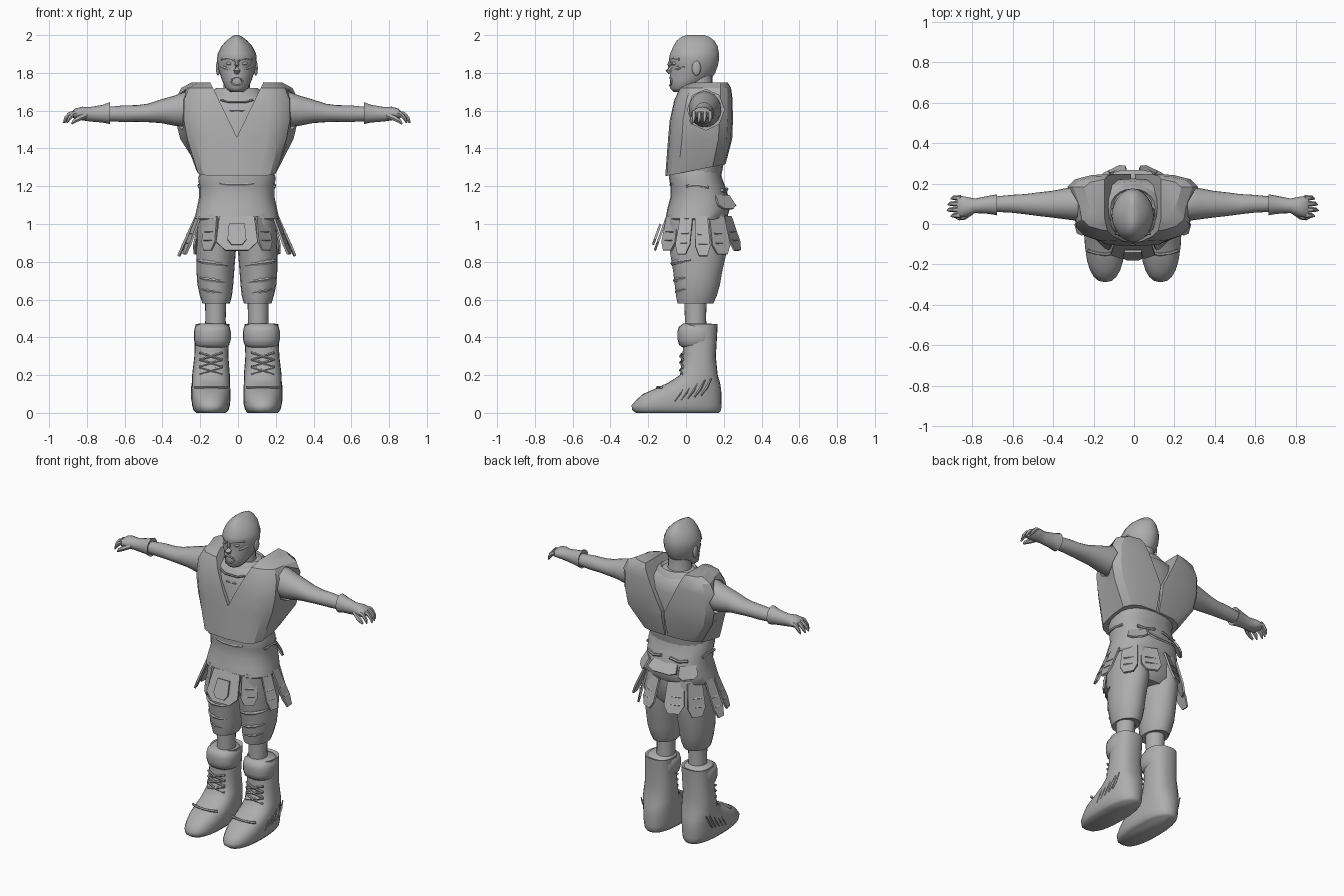
import bpy, bmesh, math
from mathutils import Vector, Matrix

X0 = -0.006  # the figure's centre line
grey = bpy.data.materials.new("plain grey")
grey.diffuse_color = (0.42, 0.42, 0.42, 1)


def finish(bm, name, angle=40):
    bmesh.ops.recalc_face_normals(bm, faces=bm.faces)
    me = bpy.data.meshes.new(name)
    bm.to_mesh(me)
    bm.free()
    me.materials.append(grey)
    ob = bpy.data.objects.new(name, me)
    bpy.context.collection.objects.link(ob)
    smooth(ob, angle)
    return ob


def smooth(ob, angle):
    bpy.ops.object.select_all(action='DESELECT')
    ob.select_set(True)
    bpy.context.view_layer.objects.active = ob
    bpy.ops.object.shade_smooth_by_angle(angle=math.radians(angle))


def skin(bm, loops):
    n = len(loops[0])
    for a, b in zip(loops, loops[1:]):
        for i in range(n):
            j = (i + 1) % n
            bm.faces.new((a[i], a[j], b[j], b[i]))
    bm.faces.new(loops[0])
    bm.faces.new(loops[-1])


def loft(name, rings, n=20, e=2.0, axis='z', tilt=0, angle=40):
    """Superellipse rings: (position, centre1, centre2, radius1, radius2)."""
    bm = bmesh.new()
    loops = []
    for k, (p, c1, c2, r1, r2) in enumerate(rings):
        loop = []
        for i in range(n):
            t = 2 * math.pi * i / n
            u, v = [math.copysign(abs(f) ** (2 / e), f) for f in (math.cos(t), math.sin(t))]
            a, b = c1 + r1 * u, c2 + r2 * v
            z = p + (tilt * r2 * v if k == 0 else 0)
            loop.append(bm.verts.new((a, b, z) if axis == 'z' else (p, a, b)))
        loops.append(loop)
    skin(bm, loops)
    return finish(bm, name, angle)


def tube(name, pts, radii, n=8):
    pts = [Vector(p) for p in pts]
    bm = bmesh.new()
    loops = []
    for i, p in enumerate(pts):
        d = pts[min(i + 1, len(pts) - 1)] - pts[max(i - 1, 0)]
        q = d.to_track_quat('Z', 'Y')
        r = radii[i] if isinstance(radii, (list, tuple)) else radii
        loops.append([bm.verts.new(p + q @ Vector((r * math.cos(2 * math.pi * k / n),
                      r * math.sin(2 * math.pi * k / n), 0))) for k in range(n)])
    skin(bm, loops)
    return finish(bm, name)


def plate(name, top, bottom, width, thick=0.012):
    """Hanging flap with clipped lower corners."""
    top, bottom = Vector(top), Vector(bottom)
    v = bottom - top
    out = Vector((top.x, top.y - 0.06, 0)).normalized()
    side = Vector((-out.y, out.x, 0))
    nrm = side.cross(v).normalized() * thick
    bm = bmesh.new()
    outline = [(-.42, 0), (.42, 0), (.5, .75), (.28, 1), (-.28, 1), (-.5, .75)]
    loops = [[bm.verts.new(top + side * width * a + v * b + nrm * s) for a, b in outline]
             for s in (-.5, .5)]
    skin(bm, loops)
    return finish(bm, name, 20)


def ball(name, loc, size):
    bm = bmesh.new()
    bmesh.ops.create_uvsphere(bm, u_segments=12, v_segments=8, radius=1,
                              matrix=Matrix.Translation(loc) @ Matrix.Diagonal((*size, 1)))
    return finish(bm, name, 60)


def pair(ob):
    """Mirror copy for the other side."""
    me = ob.data.copy()
    me.transform(Matrix.Diagonal((-1, 1, 1, 1)))
    me.flip_normals()
    other = bpy.data.objects.new("left_" + ob.name, me)
    bpy.context.collection.objects.link(other)
    ob.name = "right_" + ob.name


# Head, face and neck
loft("head", [(1.70, 0, -.025, .035, .04), (1.72, 0, -.02, .06, .065), (1.76, 0, .02, .078, .105),
              (1.80, 0, .035, .092, .12), (1.84, 0, .047, .102, .122), (1.875, 0, .043, .105, .133),
              (1.90, 0, .045, .102, .13), (1.94, 0, .05, .082, .118), (1.97, 0, .05, .056, .1),
              (1.99, 0, .05, .03, .075), (2.0, 0, .05, .01, .045)], n=24, e=1.85, angle=60)
tube("nose", [(0, -.08, 1.87), (0, -.088, 1.84), (0, -.09, 1.815), (0, -.08, 1.80)],
     [.008, .012, .018, .014])
tube("mouth", [(.03 * math.cos(t), -.074 - .01 * abs(math.sin(t)), 1.755 + .022 * math.sin(t))
               for t in [math.pi * k / 6 for k in range(13)]], .006, 6)
pair(ball("eye", (.04, -.06, 1.85), (.017, .014, .009)))
pair(tube("brow", [(.01, -.082, 1.868), (.045, -.065, 1.877), (.08, -.033, 1.872)], [.008, .009, .006]))
pair(tube("cheekbone", [(.03, -.066, 1.815), (.06, -.042, 1.825), (.085, -.005, 1.835)], [.006, .012, .006]))
pair(ball("ear", (.1, .055, 1.825), (.011, .024, .04)))
loft("neck", [(1.64, 0, .08, .085, .08), (1.72, 0, .07, .07, .07), (1.80, 0, .07, .068, .07)])
loft("collar", [(1.66, 0, .085, .15, .12), (1.70, 0, .085, .135, .105), (1.72, 0, .085, .11, .09),
                (1.70, 0, .085, .09, .08)])

# Torso under the vest, with shirt folds at the neckline
loft("torso", [(1.22, 0, .05, .185, .13), (1.4, 0, .07, .21, .145), (1.6, 0, .08, .21, .145),
               (1.67, 0, .085, .17, .125), (1.71, 0, .085, .09, .08)], e=2.4)
for z, w in ((1.645, .085), (1.60, .06), (1.55, .04)):
    tube("shirt_fold", [(-w, -.045, z + .012), (-w / 2, -.06, z), (w / 2, -.06, z), (w, -.045, z + .012)], .006, 6)

# Sleeveless vest with V neck, back slit and arm holes cut out
vest = loft("vest", [(1.285, 0, .05, .215, .16), (1.45, 0, .075, .275, .17), (1.55, 0, .081, .294, .169),
                     (1.66, 0, .0925, .292, .1575), (1.72, 0, .103, .265, .14), (1.75, 0, .125, .215, .1)],
            n=16, e=3.4, tilt=.2)
for v in vest.data.vertices:  # rear edge flares sideways
    if v.co.z > 1.4:
        v.co.x *= 1 + .2 * min(1, max(0, (v.co.y - .1) / .1))
cutters = []
bm = bmesh.new()
bmesh.ops.create_cube(bm, size=1, matrix=Matrix.Translation((0, .325, 1.4)) @ Matrix.Diagonal((.02, .25, .5, 1)))
cutters.append(finish(bm, "slit_cutter"))
for s in (1, -1):
    cutters.append(loft("arm_cutter", [(s * .24, .105, 1.605, .098, .108), (s * .5, .105, 1.605, .098, .108)],
                        n=8, axis='x'))
bm = bmesh.new()
skin(bm, [[bm.verts.new((x, y, z)) for x, z in ((0, 1.46), (.165, 1.80), (-.165, 1.80))] for y in (-.4, .5)])
cutters.append(finish(bm, "neck_cutter"))
for c in cutters:
    c.hide_render = True
    mod = vest.modifiers.new("cut", 'BOOLEAN')
    mod.operation, mod.solver, mod.object = 'DIFFERENCE', 'EXACT', c
bpy.context.view_layer.update()
vest.data = bpy.data.meshes.new_from_object(vest.evaluated_get(bpy.context.evaluated_depsgraph_get()))
vest.modifiers.clear()
for c in cutters:
    bpy.data.objects.remove(c)
smooth(vest, 30)

# Arms, gloves and clawed fingers
pair(loft("arm", [(.13, .105, 1.60, .085, .095), (.27, .10, 1.608, .085, .094), (.33, .10, 1.60, .077, .08),
                  (.40, .098, 1.597, .066, .063), (.47, .098, 1.588, .058, .049), (.53, .098, 1.585, .05, .044),
                  (.60, .10, 1.584, .044, .044), (.68, .098, 1.582, .038, .038)], axis='x', angle=60))
pair(loft("glove", [(.68, .095, 1.587, .035, .035), (.672, .095, 1.587, .052, .058), (.71, .095, 1.584, .045, .047),
                    (.78, .09, 1.581, .036, .038), (.82, .086, 1.585, .048, .036), (.855, .085, 1.583, .054, .028),
                    (.87, .085, 1.58, .045, .016)], n=16, axis='x'))
for i in range(4):
    y, dx = .042 + .029 * i, (-.018, 0, -.004, -.018)[i]
    pair(tube("finger", [(.85, y, 1.588), (.885 + dx, y, 1.583), (.905 + dx, y, 1.56), (.917 + dx, y - .004, 1.535)],
              [.014, .013, .011, .004], 6))
pair(tube("thumb", [(.80, .06, 1.575), (.835, .035, 1.56), (.86, .03, 1.545), (.875, .032, 1.53)],
          [.016, .015, .012, .005], 6))

# Tunic waist flaring into the belt, with trim
loft("waist", [(1.02, 0, .055, .215, .155), (1.03, 0, .055, .224, .163), (1.08, 0, .066, .213, .165),
               (1.14, 0, .072, .2, .155), (1.2, 0, .062, .2, .145),
               (1.245, 0, .05, .205, .14), (1.29, 0, .05, .19, .135)], e=2.4, n=24)
plate("back_flap", (0, .215, 1.15), (0, .262, 1.095), .2)
pair(plate("back_side_flap", (.14, .19, 1.15), (.165, .225, 1.08), .12))
tube("front_trim", [(-.09, -.072, 1.215), (-.04, -.08, 1.208), (.04, -.08, 1.208), (.09, -.072, 1.215)], .008, 6)
pair(tube("back_trim", [(.03, .216, 1.185), (.09, .208, 1.17), (.14, .19, 1.18)], .009, 6))
pair(tube("side_trim", [(.198, .0, 1.20), (.2, .06, 1.205), (.198, .12, 1.195)], .008, 6))

# Skirt of hanging flaps: angle from front, width, outward flare, lower height
loft("hips", [(.86, 0, .06, .12, .12), (.9, 0, .062, .2, .15), (1.04, 0, .06, .21, .155)], e=2.4)
plate("front_flap", (0, -.1, 1.04), (0, -.165, .86), .22)
plate("front_buckle", (0, -.135, 1.0), (0, -.175, .89), .1)
for deg, w, flare, z in ((38, .10, .035, .86), (70, .08, .08, .84), (97, .08, .095, .83),
                         (128, .11, .05, .84), (160, .12, .06, .86)):
    a = math.radians(deg)
    d = Vector((math.sin(a), -math.cos(a), 0))
    t = Vector((.215 * d.x, .06 + .165 * d.y, 1.04))
    pair(plate("skirt_flap", t, t + d * flare + Vector((0, 0, z - 1.04)), w))
    for f in (.45, .7):  # narrow raised bands across each flap
        p = t + d * (flare * f + .005) + Vector((0, 0, (z - 1.04) * f))
        m = Vector((-d.y, d.x, 0)) * w * .3
        pair(tube("flap_band", [p - m, p + m], .005, 4))

# Trousers with folds, and bare shins
pair(loft("trouser_leg", [(.585, .112, .05, .058, .07), (.58, .11, .05, .073, .095), (.62, .111, .055, .085, .108),
                          (.68, .114, .06, .095, .12), (.75, .114, .062, .1, .13), (.85, .11, .065, .104, .15),
                          (.95, .108, .065, .105, .158), (1.05, .105, .06, .1, .15)], angle=60))
for z, r in ((.64, .106), (.70, .116), (.79, .13)):
    pair(tube("trouser_fold", [(.113 + .8 * r * math.sin(a), .06 - r * math.cos(a), z + .015 * a)
                               for a in (-.7, -.3, .1, .5, .9, 1.3)], [.004, .01, .014, .014, .01, .004], 6))
pair(loft("shin", [(.4, .114, .055, .056, .06), (.5, .113, .05, .054, .056), (.6, .112, .05, .056, .06)]))

# Boots with padded cuff, laces and slanted side seams
pair(loft("boot", [(0, .137, -.045, .08, .22), (.015, .137, -.05, .093, .236), (.04, .137, -.05, .1, .238),
                   (.07, .137, -.037, .103, .225),
                   (.10, .137, -.02, .103, .208), (.13, .137, .013, .102, .172), (.16, .137, .043, .1, .137),
                   (.2, .137, .068, .1, .1), (.3, .135, .07, .09, .088), (.47, .13, .078, .09, .09),
                   (.46, .13, .078, .07, .07)], n=24, e=2.4, angle=60))
pair(loft("boot_cuff", [(.345, .13, .06, .075, .075), (.36, .13, .055, .09, .092), (.39, .13, .055, .098, .1),
                        (.43, .13, .055, .098, .1), (.455, .13, .055, .092, .094), (.472, .13, .06, .075, .075)],
          e=2.4, angle=80))
for z in (.225, .265, .30):
    for k in (-1, 1):
        pair(tube("lace", [(.137 - .06, -.016, z - .018 * k), (.137, -.03, z), (.137 + .06, -.016, z + .018 * k)],
                  .007, 6))
tube_x = [.062 * math.cos(math.pi * k / 6) for k in range(7)]
pair(tube("toe_seam", [(.137 + 1.4 * x, -.15 + 5 * x * x, .136) for x in tube_x], .008, 6))
for i in range(5):
    y, z = -.06 + .035 * i, .06 + .008 * i
    pair(tube("side_seam", [(.237, y, z), (.236, y + .03, z + .04), (.231, y + .055, z + .09)], [.004, .007, .004], 4))

# Shift everything onto the centre line
for ob in bpy.data.objects:
    ob.data.transform(Matrix.Translation((X0, 0, 0)))
